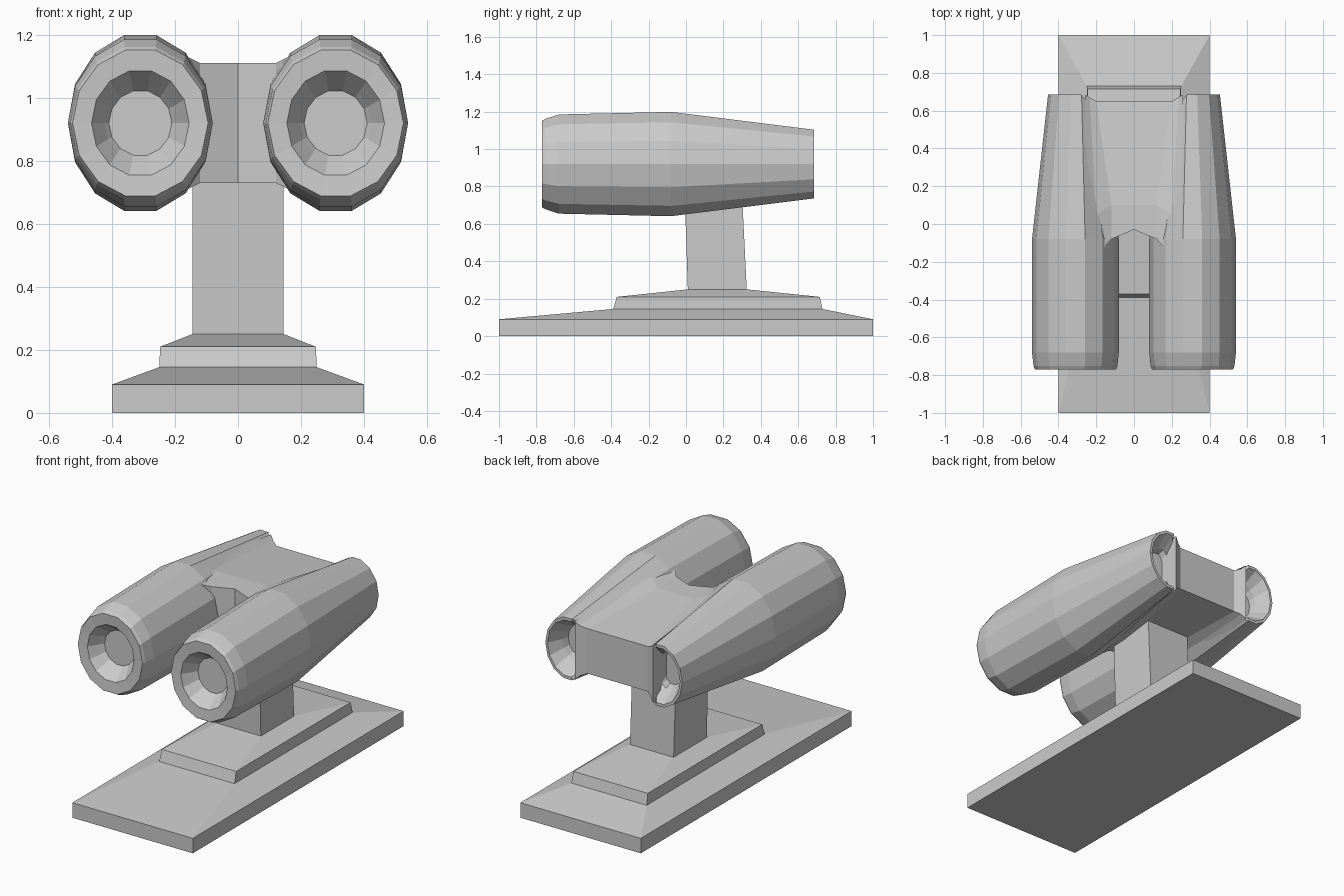
import bpy, bmesh, math

if "Cube" in bpy.data.objects:
    bpy.data.objects.remove(bpy.data.objects["Cube"])

ZC = 0.92  # height of the barrel axis


def finish(name, bm):
    bmesh.ops.recalc_face_normals(bm, faces=bm.faces)
    mesh = bpy.data.meshes.new(name)
    bm.to_mesh(mesh)
    bm.free()
    ob = bpy.data.objects.new(name, mesh)
    bpy.context.collection.objects.link(ob)
    return ob


def loft(name, rings):
    """Skin a list of equal-length closed rings and cap both ends."""
    bm = bmesh.new()
    vs = [[bm.verts.new(p) for p in r] for r in rings]
    n = len(rings[0])
    for a, b in zip(vs, vs[1:]):
        for i in range(n):
            j = (i + 1) % n
            bm.faces.new((a[i], a[j], b[j], b[i]))
    bm.faces.new(vs[0])
    bm.faces.new(vs[-1])
    return finish(name, bm)


def rect(hx, y0, y1, z):
    return [(-hx, y0, z), (hx, y0, z), (hx, y1, z), (-hx, y1, z)]


# Stepped base and post
loft("base", [rect(0.4, -1, 1, 0), rect(0.4, -1, 1, 0.09),
              rect(0.25, -0.39, 0.73, 0.145), rect(0.247, -0.37, 0.715, 0.21),
              rect(0.145, 0.01, 0.325, 0.25)])
loft("post", [rect(0.145, 0.01, 0.325, 0.245), rect(0.145, -0.01, 0.295, 0.85)])


# Barrels: 14-sided rings, inner half may be narrower and set back
def ring(y, cx, rx_out, rx_in, rz, setback=0.0):
    pts = []
    for k in range(14):
        a = math.tau * k / 14
        c, s = math.cos(a), math.sin(a)
        pts.append((cx + c * (rx_out if c > 0 else rx_in),
                    y - (setback if c < -0.3 else 0), ZC + s * rz))
    return pts


barrel = loft("barrels", [
    ring(-0.68, 0.31, 0.10, 0.10, 0.105),
    ring(-0.70, 0.31, 0.115, 0.115, 0.12),
    ring(-0.765, 0.31, 0.155, 0.155, 0.17),
    ring(-0.77, 0.31, 0.215, 0.215, 0.237),
    ring(-0.752, 0.31, 0.222, 0.222, 0.248),
    ring(-0.68, 0.31, 0.23, 0.23, 0.272),
    ring(-0.08, 0.31, 0.23, 0.23, 0.286),
    ring(0.685, 0.30, 0.155, 0.10, 0.188, 0.06),
    ring(0.685, 0.30, 0.14, 0.085, 0.17, 0.06),
    ring(0.60, 0.30, 0.10, 0.06, 0.115),
    ring(0.56, 0.30, 0.09, 0.05, 0.10),
])
barrel.modifiers.new("mirror", 'MIRROR')

# Bridge between the barrels: rows of (x, y, height above the axis), half profile
ROWS = [
    [(0, -0.03, 0.19), (0.12, -0.08, 0.19), (0.20, -0.17, 0.23), (0.265, -0.20, 0.26)],
    [(0, 0.10, 0.19), (0.12, 0.10, 0.19), (0.20, 0.05, 0.22), (0.265, 0.05, 0.25)],
    [(0, 0.65, 0.135), (0.20, 0.65, 0.135), (0.235, 0.67, 0.15), (0.26, 0.683, 0.175)],
]


def bridge_ring(row):
    full = [(-x, y, h) for x, y, h in row[:0:-1]] + row
    return ([(x, y, ZC + h) for x, y, h in full]
            + [(x, y, ZC - h) for x, y, h in full[::-1]])


def bridge():
    bm = bmesh.new()
    vs = [[bm.verts.new(p) for p in bridge_ring(r)] for r in ROWS]
    n = len(vs[0])
    for a, b in zip(vs, vs[1:]):
        for i in range(n):
            j = (i + 1) % n
            bm.faces.new((a[i], a[j], b[j], b[i]))
    for end in (vs[0], vs[-1]):  # end walls as vertical strips
        for i in range(n // 2 - 1):
            bm.faces.new((end[i], end[i + 1], end[n - 2 - i], end[n - 1 - i]))
    return finish("bridge", bm)


bridge()
